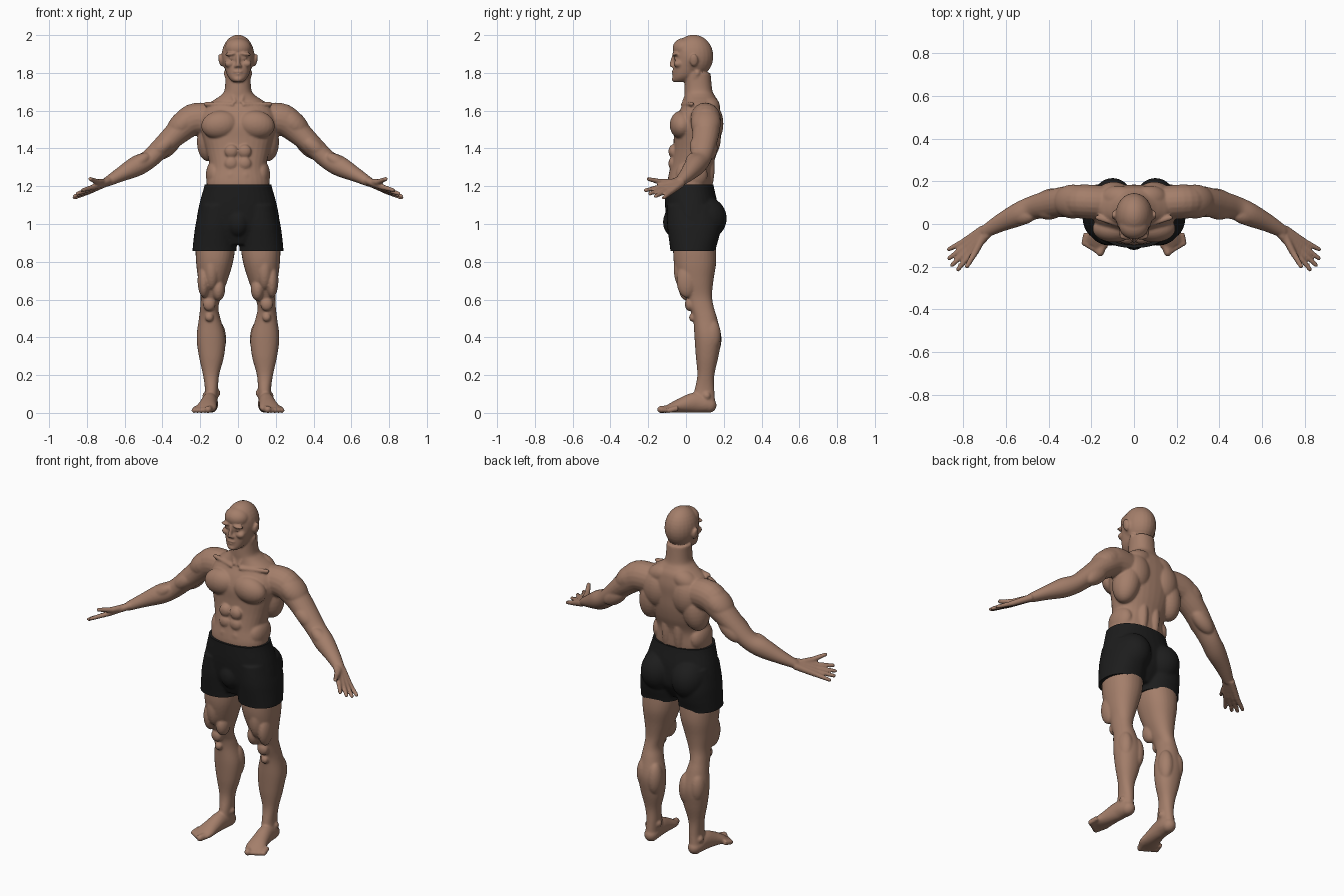
import bpy
import bmesh
from math import cos, sin, pi, radians, copysign
from mathutils import Vector, Matrix, Euler

cube = bpy.data.objects.get("Cube")
if cube:
    bpy.data.objects.remove(cube, do_unlink=True)


def material(name, color):
    mat = bpy.data.materials.new(name)
    mat.use_nodes = True
    mat.diffuse_color = color
    bsdf = mat.node_tree.nodes["Principled BSDF"]
    bsdf.inputs["Base Color"].default_value = color
    bsdf.inputs["Roughness"].default_value = 0.7
    return mat


def spline(rows, steps=5):
    """Smooth in-between rows through the given ones."""
    out = []
    last = len(rows) - 1
    for i in range(last):
        a, b, c, d = (rows[min(max(k, 0), last)] for k in range(i - 1, i + 3))
        for s in range(steps):
            t = s / steps
            out.append([q + t / 2 * (r - p + t * (2 * p - 5 * q + 4 * r - s_ + t * (3 * (q - r) + s_ - p)))
                        for p, q, r, s_ in zip(a, b, c, d)])
    return out + [list(rows[-1])]


def skin_rings(bm, rings):
    loops = [[bm.verts.new(p) for p in ring] for ring in rings]
    count = len(loops[0])
    for low, high in zip(loops, loops[1:]):
        for i in range(count):
            j = (i + 1) % count
            bm.faces.new((low[i], low[j], high[j], high[i]))
    bm.faces.new(loops[0][::-1])
    bm.faces.new(loops[-1])


def loft(bm, rows, square=0.9, sides=32):
    """Stacked sections: height, x from, x to, front y, back y."""
    def bend(v):
        return copysign(abs(v) ** square, v)
    rings = []
    for z, x0, x1, y0, y1 in spline(rows):
        rings.append([((x0 + x1) / 2 + (x1 - x0) / 2 * bend(cos(2 * pi * k / sides)),
                       (y0 + y1) / 2 + (y1 - y0) / 2 * bend(sin(2 * pi * k / sides)), z)
                      for k in range(sides)])
    skin_rings(bm, rings)


def centred(rows):
    return [(z, -w, w, y0, y1) for z, w, y0, y1 in rows]


def ball(bm, centre, size, tilt=0):
    m = Matrix.LocRotScale(Vector(centre), Euler((0, radians(tilt), 0)), Vector(size))
    bmesh.ops.create_uvsphere(bm, u_segments=24, v_segments=16, radius=1, matrix=m)


def limb(bm, rows, sides=20):
    """Swept oval: x, y, z, side radius, upright radius."""
    rows = spline(rows)
    points = [Vector(r[:3]) for r in rows]
    rings = []
    for i, r in enumerate(rows):
        along = points[min(i + 1, len(rows) - 1)] - points[max(i - 1, 0)]
        side = along.cross(Vector((0, 0, 1))).normalized()
        up = side.cross(along).normalized()
        rings.append([points[i] + side * r[3] * cos(2 * pi * k / sides) + up * r[4] * sin(2 * pi * k / sides)
                      for k in range(sides)])
    skin_rings(bm, rings)
    tip = min(rows[-1][3:])
    ball(bm, points[-1], (tip, tip, tip))


def rod(bm, start, end, r0, r1):
    limb(bm, [(*start, r0, r0), (*end, r1, r1)])


def mirror(bm):
    geom = bmesh.ops.duplicate(bm, geom=bm.verts[:] + bm.edges[:] + bm.faces[:])["geom"]
    for v in geom:
        if isinstance(v, bmesh.types.BMVert):
            v.co.x = -v.co.x


def finish(bm, name, mat, voxel, relax):
    """Fuse the masses into one surface."""
    bmesh.ops.recalc_face_normals(bm, faces=bm.faces[:])
    mesh = bpy.data.meshes.new(name)
    bm.to_mesh(mesh)
    bm.free()
    ob = bpy.data.objects.new(name, mesh)
    bpy.context.collection.objects.link(ob)
    bpy.ops.object.select_all(action="DESELECT")
    bpy.context.view_layer.objects.active = ob
    ob.select_set(True)
    fuse = ob.modifiers.new("fuse", "REMESH")
    fuse.mode = "VOXEL"
    fuse.voxel_size = voxel
    soften = ob.modifiers.new("soften", "SMOOTH")
    soften.factor = 0.5
    soften.iterations = relax
    for m in ("fuse", "soften"):
        bpy.ops.object.modifier_apply(modifier=m)
    ob.data.materials.clear()
    ob.data.materials.append(mat)
    return ob


skin = material("skin", (0.37, 0.21, 0.145, 1))
cloth = material("black cloth", (0.012, 0.012, 0.012, 1))

body = bmesh.new()

# Arm with shoulder, biceps, triceps and forearm
limb(body, [(.15, .10, 1.555, .08, .085), (.24, .105, 1.55, .08, .085), (.32, .105, 1.485, .072, .066),
            (.41, .09, 1.40, .064, .054), (.475, .075, 1.34, .056, .05), (.54, .045, 1.305, .055, .054),
            (.625, .005, 1.26, .042, .038), (.695, -.035, 1.222, .03, .025)])
ball(body, (.285, .105, 1.535), (.11, .08, .066), 40)
ball(body, (.4, .065, 1.41), (.08, .045, .042), 40)
ball(body, (.375, .125, 1.405), (.09, .042, .046), 40)
ball(body, (.535, .04, 1.32), (.085, .045, .038), 35)

# Hand
reach = Vector((.73, -.62, -.26))
across = Vector((-.5, -.75, .4))
wrist = Vector((.695, -.035, 1.222))
knuckles = Vector((.78, -.11, 1.182))
for place, length in zip((1.5, .5, -.5, -1.5), (.098, .11, .104, .08)):
    knuckle = knuckles + across * place * .024
    rod(body, wrist + across * place * .011, knuckle, .02, .015)
    rod(body, knuckle, knuckle + across * place * .013 + reach * length, .0145, .0105)
rod(body, (.705, -.055, 1.22), (.742, -.13, 1.222), .02, .016)
rod(body, (.742, -.13, 1.222), (.782, -.198, 1.238), .0155, .011)

# Leg with knee, thigh and calf
loft(body, [(.05, .108, .182, .03, .155), (.12, .106, .175, .045, .15), (.2, .1, .185, .06, .15),
            (.3, .074, .207, .052, .172), (.4, .067, .219, .045, .186), (.5, .093, .207, .038, .165),
            (.56, .104, .2, .02, .147), (.62, .086, .198, -.003, .138), (.7, .056, .21, -.04, .145),
            (.8, .026, .222, -.065, .16), (.9, .014, .222, -.068, .155), (1.0, .02, .19, -.07, .14),
            (1.17, .02, .14, -.06, .11)])
ball(body, (.152, .018, .575), (.033, .024, .036))
ball(body, (.152, .032, .505), (.022, .016, .022))
ball(body, (.104, .01, .655), (.036, .048, .062))
ball(body, (.18, .005, .70), (.034, .055, .09))
ball(body, (.14, -.01, .76), (.045, .055, .11))
ball(body, (.105, .14, .39), (.042, .048, .095))
ball(body, (.176, .135, .41), (.042, .05, .09))
ball(body, (.108, .1, .105), (.014, .02, .02))
ball(body, (.174, .11, .09), (.014, .02, .02))

# Foot and toes
limb(body, [(.142, .138, .034, .03, .032), (.145, .11, .043, .04, .043), (.15, .05, .054, .042, .054),
            (.159, -.02, .041, .048, .041), (.168, -.07, .028, .056, .028), (.176, -.1, .019, .052, .018)])
ball(body, (.144, .118, .04), (.038, .044, .04))
for i in range(5):
    fat = .019 if i == 0 else .0145
    rod(body, (.138 + .021 * i, -.075 + .008 * i, .024), (.158 + .0185 * i, -.133 + .011 * i, fat - .001), fat, fat)

# Chest, belly and back muscles
ball(body, (.095, -.022, 1.525), (.1, .064, .075), 8)
for z in (1.25, 1.32, 1.385):
    ball(body, (.035, -.07, z), (.036, .023, .035))
ball(body, (.12, .03, 1.26), (.05, .085, .08))
ball(body, (.14, .105, 1.46), (.075, .08, .13), -10)
ball(body, (.095, .13, 1.53), (.085, .068, .11))
ball(body, (.04, .1, 1.3), (.036, .052, .15))
ball(body, (.075, .12, 1.62), (.085, .06, .055), 20)

# Collarbone and neck cords
rod(body, (.022, -.018, 1.632), (.17, .03, 1.635), .012, .012)
rod(body, (.015, -.012, 1.64), (.06, .06, 1.8), .012, .016)

# Half of the face
ball(body, (.036, -.056, 1.9), (.034, .018, .010), 6)
ball(body, (.033, -.052, 1.878), (.015, .013, .008))
ball(body, (.046, -.04, 1.848), (.026, .026, .02))
ball(body, (.011, -.07, 1.836), (.009, .011, .009))
ball(body, (.092, .042, 1.868), (.011, .022, .034), 10)
mirror(body)

# Torso and neck
loft(body, centred([(1.13, .14, -.08, .12), (1.21, .167, -.098, .135), (1.3, .15, -.084, .14),
                    (1.38, .166, -.07, .165), (1.45, .185, -.065, .178), (1.52, .2, -.064, .182),
                    (1.58, .195, -.045, .184), (1.63, .165, -.018, .176), (1.655, .13, -.01, .168),
                    (1.68, .093, -.008, .152), (1.71, .071, -.008, .139), (1.8, .066, -.005, .13)]))

# Skull, forehead, jaw, nose and lips
ball(body, (0, .04, 1.888), (.087, .105, .114))
ball(body, (0, -.008, 1.93), (.07, .063, .055))
loft(body, centred([(1.752, .026, -.066, 0), (1.768, .044, -.07, .03), (1.79, .058, -.069, .06),
                    (1.83, .071, -.066, .09), (1.875, .08, -.058, .1), (1.92, .08, -.05, .1)]))
rod(body, (0, -.062, 1.9), (0, -.078, 1.842), .009, .011)
ball(body, (0, -.063, 1.807), (.026, .013, .006))
ball(body, (0, -.061, 1.794), (.022, .014, .007))
ball(body, (0, -.058, 1.767), (.026, .018, .015))

figure = finish(body, "body", skin, .006, 4)
bpy.ops.object.shade_smooth()

# Shorts: two legs, seat and front
wear = bmesh.new()
loft(wear, [(.8, .007, .242, -.082, .155), (.86, .007, .241, -.083, .156), (.93, .007, .234, -.092, .175),
            (1.0, .007, .224, -.1, .185), (1.1, .01, .2, -.1, .17)])
ball(wear, (.1, .1, 1.03), (.1, .116, .115))
mirror(wear)
loft(wear, centred([(.89, .09, -.06, .11), (.95, .19, -.085, .15), (1.0, .22, -.1, .17),
                    (1.1, .206, -.111, .168), (1.2, .179, -.112, .147), (1.26, .172, -.11, .143)]))
ball(wear, (0, -.06, 1.01), (.062, .062, .08))
shorts = finish(wear, "shorts", cloth, .007, 6)

# Straight waistband and hems
trim = bmesh.new()
trim.from_mesh(shorts.data)
for height, side in ((1.208, 1), (.857, -1)):
    cut = bmesh.ops.bisect_plane(trim, geom=trim.verts[:] + trim.edges[:] + trim.faces[:],
                                 plane_co=(0, 0, height), plane_no=(0, 0, side), clear_outer=True)
    rim = [e for e in cut["geom_cut"] if isinstance(e, bmesh.types.BMEdge)]
    bmesh.ops.edgeloop_fill(trim, edges=rim)
trim.to_mesh(shorts.data)
trim.free()
bpy.ops.object.shade_smooth_by_angle(angle=radians(50))
